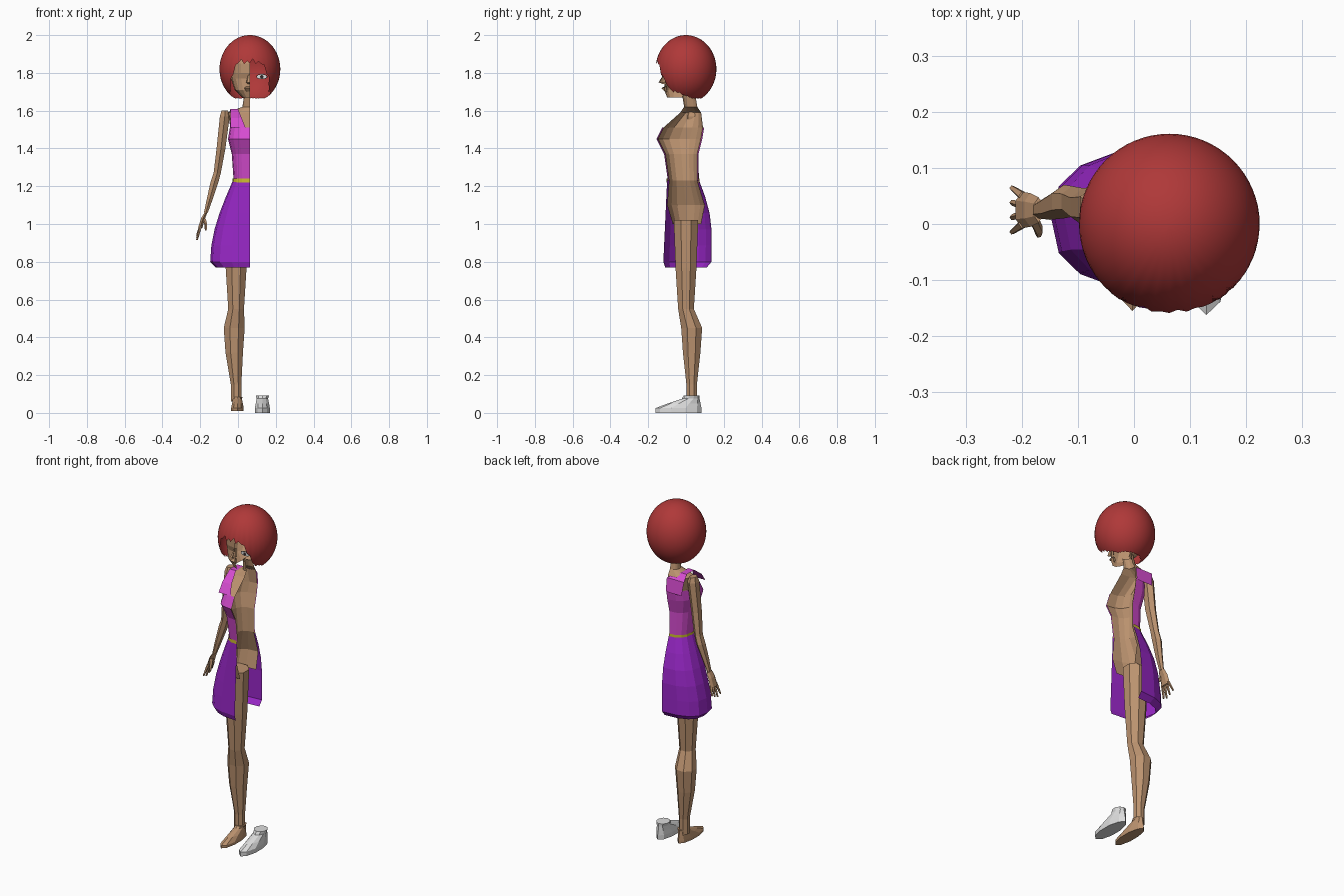
import bpy
import bmesh
from math import sin, cos, pi, acos, copysign

default_cube = bpy.data.objects.get("Cube")
if default_cube:
    bpy.data.objects.remove(default_cube)

# The figure is open at this plane
MID = .063


def material(name, red, green, blue):
    mat = bpy.data.materials.new(name)
    mat.use_nodes = True
    color = (red, green, blue, 1)
    mat.diffuse_color = color
    mat.node_tree.nodes["Principled BSDF"].inputs["Base Color"].default_value = color
    return mat


skin = material("tan skin", .5, .29, .16)
red = material("red hair", .43, .04, .04)
pink = material("pink top", .66, .07, .62)
purple = material("purple skirt", .31, .02, .56)
yellow = material("yellow belt", .62, .52, .03)
white = material("white shoe", .72, .72, .72)
dark = material("dark eye", .03, .02, .02)


def surface(name, rows, mat, closed=False, caps=False, smooth=False):
    """Join equally long rows of points with faces."""
    bm = bmesh.new()
    rings = [[bm.verts.new(point) for point in row] for row in rows]
    count = len(rings[0])
    for upper, lower in zip(rings, rings[1:]):
        for i in range(count if closed else count - 1):
            j = (i + 1) % count
            bm.faces.new((upper[i], upper[j], lower[j], lower[i]))
    if caps:
        bm.faces.new(rings[0])
        bm.faces.new(rings[-1])
    bmesh.ops.remove_doubles(bm, verts=bm.verts, dist=.0002)
    bmesh.ops.recalc_face_normals(bm, faces=bm.faces)
    mesh = bpy.data.meshes.new(name)
    bm.to_mesh(mesh)
    bm.free()
    mesh.materials.append(mat)
    for face in mesh.polygons:
        face.use_smooth = smooth
    part = bpy.data.objects.new(name, mesh)
    bpy.context.collection.objects.link(part)


def rounded(value, exponent=.8):
    return copysign(abs(value) ** exponent, value)


def half_shell(name, rings, mat, sides=8):
    """Rings of (height, width, front, back) that stop at the middle plane."""
    angles = [pi * i / sides for i in range(sides + 1)]
    rows = []
    for height, width, front, back in rings:
        center, depth = (front + back) / 2, (back - front) / 2
        rows.append([(MID - width * rounded(max(sin(angle), 0)),
                      center - depth * rounded(cos(angle)), height) for angle in angles])
    surface(name, rows, mat)


def ellipse(x, y, z, width, depth, sides):
    angles = [2 * pi * (i + .5) / sides for i in range(sides)]
    return [(x + width * cos(angle), y + depth * sin(angle), z) for angle in angles]


def limb(name, joints, mat, depth=1, sides=8):
    """Joints of (x, y, z, radius)."""
    rows = [ellipse(x, y, z, radius, radius * depth, sides) for x, y, z, radius in joints]
    surface(name, rows, mat, closed=True, caps=True)


def enlarge(rings, gap):
    return [(height, width + gap, front - gap, back + gap)
            for height, width, front, back in rings]


# Torso from neck to hips
neck = [(1.68, .03, -.02, .05), (1.62, .04, -.01, .06), (1.59, .12, -.03, .08)]
chest = [(1.51, .1, -.12, .09), (1.45, .11, -.15, .08), (1.37, .09, -.11, .06)]
waist = [(1.23, .08, -.09, .06)]
hips = [(1.1, .13, -.1, .1), (1, .14, -.07, .08)]
half_shell("torso", neck + chest + waist + hips, skin)

# Dress top follows the torso, with a belt around the waist
half_shell("dress_top", enlarge(chest + waist, .006), pink)
height, width, front, back = waist[0]
belt = [(height + rise, width, front, back) for rise in (-.01, .01)]
half_shell("belt", enlarge(belt, .012), yellow)

# Shoulder strap in rows of (y, z, outer x, inner x)
strap = [(-.125, 1.51, -.04, .04), (-.09, 1.56, -.04, .02), (-.02, 1.61, -.04, 0),
         (.05, 1.61, -.04, 0), (.09, 1.58, -.05, MID), (.1, 1.5, -.04, MID)]
surface("shoulder_strap", [[(outer, y, z), (inner, y, z)] for y, z, outer, inner in strap], pink)

# Skirt flares out and turns in at the hem
skirt = []
for step in range(6):
    drop = step / 5
    flare = sin(drop * pi / 2)
    seat = sin(min(drop * 1.6, 1) * pi / 2)
    skirt.append((1.23 - .43 * drop, .09 + .12 * flare, -.1 - .02 * drop, .07 + .065 * seat))
skirt.append((.77, .18, -.11, .11))
half_shell("skirt", skirt, purple)

# Head, nose and lips
half_shell("head", [(1.93, .07, -.09, .1), (1.85, .1, -.12, .12), (1.8, .1, -.12, .12),
                    (1.77, .1, -.11, .1), (1.71, .08, -.115, .06), (1.67, .04, -.1, .03)], skin)
half_shell("nose", [(1.79, .01, -.12, -.1), (1.75, .02, -.145, -.1), (1.74, .01, -.12, -.1)],
           skin, sides=4)
half_shell("lips", [(1.73, .02, -.11, -.1), (1.72, .03, -.13, -.1), (1.7, .02, -.11, -.1)],
           skin, sides=4)

# Hair dome with a ragged fringe
RADIUS, RISE, CENTER = .161, .18, 1.82
COLUMNS, LAYERS = 64, 24


def hair_end(column):
    """Height where the hair stops, high over the face and low behind."""
    turn = min(column, COLUMNS - column) * 2 * pi / COLUMNS
    side = min(max(turn * 2 - .8, 0), 1)
    nape = min(max(turn - .9, 0), 1)
    rag = .02 if column % 2 else -.01
    if column % 3 == 0:
        rag *= .4
    return 1.855 - .15 * side - .04 * nape + rag * max(.12, 1 - turn / 2)


hair = []
for layer in range(LAYERS + 1):
    row = []
    for column in range(COLUMNS):
        turn = 2 * pi * column / COLUMNS
        tilt = acos((hair_end(column) - CENTER) / RISE) * layer / LAYERS
        reach = RADIUS * sin(tilt)
        row.append((MID + reach * sin(turn), -reach * cos(turn), CENTER + RISE * cos(tilt)))
    hair.append(row)
surface("hair", hair, red, closed=True, smooth=True)


# Loose left eye made of thin stacked plates
def eye_plate(name, width, tall, y, mat):
    outline = ellipse(2 * MID, 0, 0, width, tall, 12)
    center = (2 * MID, y, 1.78)
    rim = [(x, y, 1.78 + rise) for x, rise, flat in outline]
    surface(name, [rim, [center] * len(rim)], mat, closed=True)


eye_plate("eye_lashes", .03, .014, -.112, dark)
eye_plate("eye_white", .027, .011, -.115, white)
eye_plate("eye_iris", .009, .009, -.118, dark)

# Leg
limb("leg", [(-.01, 0, 1.02, .07), (-.01, 0, .77, .06), (-.01, 0, .55, .045),
             (-.02, .03, .45, .06), (-.02, .03, .32, .05), (-.01, .03, .15, .03),
             (-.01, .03, .06, .03)], skin)


# Bare foot, and the loose shoe on the mirrored side
def foot(name, x, base, grow, mat):
    sole = [ellipse(x, -.04, height, .035 + grow, .115 + grow, 10) for height in (base, .025)]
    instep = ellipse(x, -.01, .05, .03 + grow, .08 + grow, 10)
    ankle = ellipse(x, .025, .075, .025 + grow, .04 + grow, 10)
    collar = ellipse(x, .03, .085 + grow, .03 + grow, .035 + grow, 10)
    surface(name, sole + [] and [] or [*sole, instep, ankle, collar], mat, closed=True, caps=True)


foot("foot", -.003, .01, 0, skin)
foot("shoe", 2 * MID + .003, 0, .007, white)

# Arm and palm
limb("arm", [(-.07, .03, 1.6, .02), (-.07, .03, 1.57, .03), (-.09, .03, 1.4, .027),
             (-.11, .04, 1.27, .022), (-.125, .04, 1.22, .024), (-.15, .03, 1.13, .018),
             (-.17, .025, 1.06, .012)], skin, depth=1.25, sides=6)
limb("palm", [(-.17, .025, 1.06, .009), (-.185, .025, 1.03, .012), (-.2, .025, .98, .013)],
     skin, depth=2.5, sides=6)

# Fingers fan out from the palm
lengths = {"index": .065, "middle": .075, "ring": .065, "little": .05}
for place, (name, length) in enumerate(lengths.items()):
    spread = place - 1.5
    joints = []
    for bend in (0, .5, 1):
        joints.append((-.197 - .02 * bend, .025 + spread * (.016 + .01 * bend),
                       .99 - length * bend, .009 - .004 * bend))
    limb(name + "_finger", joints, skin, sides=5)
limb("thumb", [(-.18, .01, 1.03, .01), (-.17, -.01, 1, .009), (-.17, -.02, .965, .005)],
     skin, sides=5)
